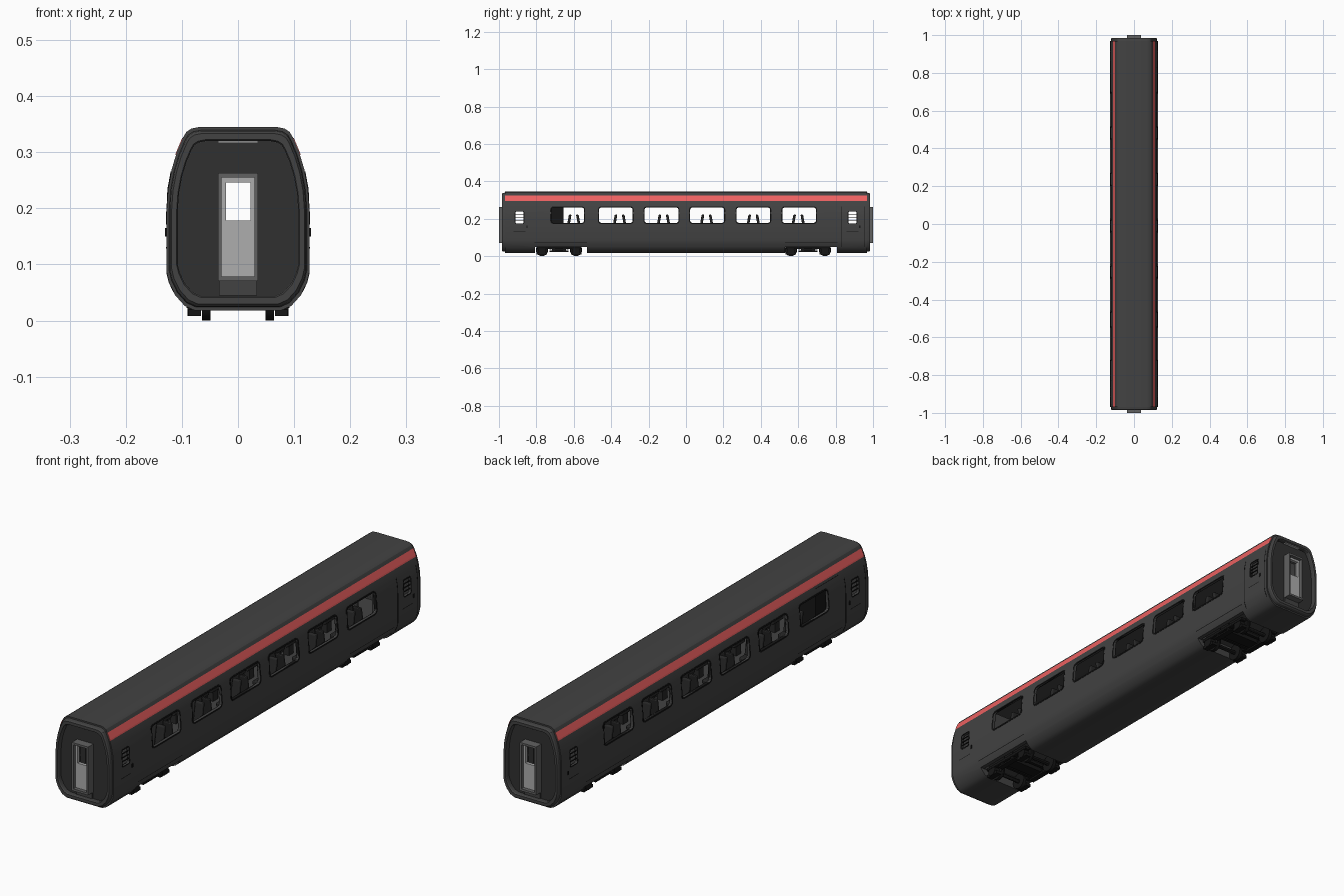
import bpy, bmesh, math
from mathutils import Matrix, Vector

if "Cube" in bpy.data.objects:
    bpy.data.objects.remove(bpy.data.objects["Cube"])

def mat(name, r, g=None, b=None):
    m = bpy.data.materials.new(name)
    m.diffuse_color = (r, r if g is None else g, r if b is None else b, 1)
    m.use_nodes = True
    m.node_tree.nodes["Principled BSDF"].inputs["Base Color"].default_value = m.diffuse_color
    return m

PAINT, PANEL, BLACK = mat("paint", .055), mat("panel", .03), mat("black", .008)
RED, DOOR, FRAME, SEAT = mat("red", .85, .12, .12), mat("door", .42), mat("frame", .12), mat("seat", .02)

def make(name, bm, m, smooth=False):
    bmesh.ops.recalc_face_normals(bm, faces=bm.faces)
    me = bpy.data.meshes.new(name)
    bm.to_mesh(me); bm.free()
    o = bpy.data.objects.new(name, me)
    bpy.context.collection.objects.link(o)
    me.materials.append(m)
    if smooth:
        bpy.ops.object.select_all(action='DESELECT')
        o.select_set(True); bpy.context.view_layer.objects.active = o
        bpy.ops.object.shade_smooth_by_angle(angle=math.radians(30))
    return o

def add_box(bm, x, y, z, bevel=0, axis=None):
    """Box from (min, max) ranges; bevel all edges or only those along one axis."""
    c = Matrix.Translation([(a + b) / 2 for a, b in (x, y, z)])
    s = Matrix.Diagonal([b - a for a, b in (x, y, z)] + [1])
    vs = bmesh.ops.create_cube(bm, size=1, matrix=c @ s)['verts']
    if bevel:
        es = {e for v in vs for e in v.link_edges}
        if axis is not None:
            es = {e for e in es if abs((e.verts[0].co - e.verts[1].co).normalized()[axis]) > .9}
        bmesh.ops.bevel(bm, geom=list(es), offset=bevel, segments=3, affect='EDGES', profile=.5)

def box(name, x, y, z, m, bevel=0, axis=None):
    bm = bmesh.new(); add_box(bm, x, y, z, bevel, axis)
    return make(name, bm, m)

def add_cyl(bm, r, x0, x1, y, z, n=24):
    bmesh.ops.create_cone(bm, cap_ends=True, segments=n, radius1=r, radius2=r, depth=x1 - x0,
        matrix=Matrix.Translation(((x0 + x1) / 2, y, z)) @ Matrix.Rotation(math.pi / 2, 4, 'Y'))

def loft(name, rings, m, closed=True, caps=True, smooth=False):
    bm = bmesh.new()
    rs = [[bm.verts.new(p) for p in r] for r in rings]
    n = len(rs[0])
    for a, b in zip(rs, rs[1:]):
        for i in range(n if closed else n - 1):
            j = (i + 1) % n
            bm.faces.new((a[i], a[j], b[j], b[i]))
    if caps:
        bm.faces.new(rs[0]); bm.faces.new(rs[-1])
    return make(name, bm, m, smooth)

def cut(o, cutter):
    md = o.modifiers.new("cut", 'BOOLEAN')
    md.operation, md.solver, md.object = 'DIFFERENCE', 'EXACT', cutter
    bpy.context.view_layer.objects.active = o
    bpy.ops.object.modifier_apply(modifier=md.name)

# Coach cross-section (right half, bottom to top)
HALF = [(.077, .018), (.095, .026), (.112, .045), (.123, .068), (.127, .085), (.127, .2), (.1245, .235),
        (.118, .27), (.109, .3), (.098, .326), (.092, .336), (.083, .342), (.068, .345)]
CAVITY = [(.116, .078), (.1175, .2), (.115, .235), (.1085, .27), (.1, .298), (.086, .325), (.06, .333)]

def ring(half, y, s=1.0, c=.1825):
    pts = half + [(-x, z) for x, z in reversed(half)]
    return [(x * s, y, c + (z - c) * s) for x, z in pts]

def surf(z):
    for (x0, z0), (x1, z1) in zip(HALF, HALF[1:]):
        if z0 <= z <= z1:
            return x0 + (x1 - x0) * (z - z0) / (z1 - z0)

# Body with rounded rims and recessed ends
ends = [(.964, .845), (.981, .845), (.985, .86), (.985, .93), (.98, .955), (.968, .965), (.968, 1)]
body = loft("coach_body", [ring(HALF, -y, s) for y, s in ends] +
            [ring(HALF, y, s) for y, s in reversed(ends)], PAINT)
panels = [loft("end_panel", [ring(HALF, s * .95, .82), ring(HALF, s * .966, .843)], PANEL) for s in (-1, 1)]

# Cut the saloon, windows, end doorways and bogie wells
WINDOWS = [(-.72, -.545), (-.465, -.285), (-.222, -.04), (.022, .204), (.27, .45), (.515, .695)]
WZ, SZ = (.178, .26), (.175, .238)
SLITS = [(s * .89 - .022, s * .89 + .022) for s in (-1, 1)]
cutters = [loft("saloon_cutter", [ring(CAVITY, -.95), ring(CAVITY, .95)], PAINT)]
cutters += [box("window_cutter", (-.2, .2), w, WZ, PAINT, .012, 0) for w in WINDOWS]
cutters += [box("slit_cutter", (-.2, .2), w, SZ, PAINT, .006, 0) for w in SLITS]
for s in (-1, 1):
    y = (min(s * .53, s * .807), max(s * .53, s * .807))
    cutters.append(box("skirt_cutter", (-.3, .3), y, (-.1, .05), PAINT))
    cutters.append(box("well_cutter", (-.098, .098), (y[0] + .004, y[1] - .004), (-.1, .067), PAINT))
doorway = box("doorway_cutter", (-.029, .029), (-1.2, 1.2), (.0785, .256), PAINT)
for c in cutters:
    cut(body, c)
for o in [body] + panels:
    cut(o, doorway)
for c in cutters + [doorway]:
    bpy.data.objects.remove(c)
bpy.ops.object.select_all(action='DESELECT')
body.select_set(True); bpy.context.view_layer.objects.active = body
bpy.ops.object.shade_smooth_by_angle(angle=math.radians(25))

# Window frames that follow the curved side
def rounded(y, z, r, n=4):
    out = []
    for k, (cy, cz) in enumerate([(y[1] - r, z[1] - r), (y[0] + r, z[1] - r), (y[0] + r, z[0] + r), (y[1] - r, z[0] + r)]):
        for i in range(n + 1):
            a = math.pi / 2 * (k + i / n)
            out.append((cy + r * math.cos(a), cz + r * math.sin(a)))
    return out

def window_frame(name, s, y, z, r, w):
    inner = rounded(y, z, r)
    outer = rounded((y[0] - w, y[1] + w), (z[0] - w, z[1] + w), r + w)
    put = lambda pts, d: [(s * (surf(q) + d), p, q) for p, q in pts]
    loft(name, [put(outer, -.001), put(outer, .0012), put(inner, .0012), put(inner, -.011)], BLACK, caps=False)

# Surface strips on the side skin
def strip(name, s, y, zs, m, d=.001):
    loft(name, [[(s * (surf(z) + e), yy, z) for z in zs] for yy, e in
                ((y[0], -.001), (y[0], d), (y[1], d), (y[1], -.001))], m, closed=False, caps=False)

for s in (-1, 1):
    for w in WINDOWS:
        window_frame("window_frame", s, w, WZ, .012, .006)
    for w in SLITS:
        window_frame("door_window_frame", s, w, SZ, .006, .004)
        for z in (.192, .207, .222):
            x = s * (surf(z) - .004)
            box("window_slat", (x - .002, x + .002), w, (z - .0015, z + .0015), BLACK)
        strip("door_step", s, (w[0] - .01, w[1] + .01), (.128, .131), BLACK)
        strip("door_handle", s, (w[1] + .014, w[1] + .02), (.15, .165), BLACK, .003)
    strip("red_stripe", s, (-.968, .968), (.295, .3, .31, .325), RED, .0012)
    for y in (.83, .955):
        strip("door_seam", s, (s * y - .0015, s * y + .0015), (.05, .068, .085, .2, .235, .265), BLACK, .0006)
    for e in (-1, 1):
        strip("bogie_cover_seam", s, (e * .67 - .14, e * .67 + .14), (.074, .077), BLACK, .0006)

# Gangway doors and their frames at each end
def end_box(name, e, x, y, z, m):
    return box(name, x, tuple(sorted((e * y[0], e * y[1]))), z, m)

for e in (-1, 1):
    for x in ((-.036, -.029), (.029, .036)):
        end_box("doorway_frame_side", e, x, (.95, 1), (.07, .263), FRAME)
    for z in ((.07, .0785), (.255, .263)):
        end_box("doorway_frame_bar", e, (-.029, .029), (.95, 1), z, FRAME)
    for x in ((-.029, -.021), (.022, .029)):
        end_box("end_door_stile", e, x, (.972, .985), (.0785, .255), DOOR)
    for z in ((.0785, .178), (.246, .255)):
        end_box("end_door_panel", e, (-.021, .022), (.972, .985), z, DOOR)
    end_box("end_step", e, (-.034, .034), (.96, .972), (.045, .07), PAINT)
    end_box("end_lamp", e, (-.036, .036), (.962, .978), (.3165, .3195), DOOR)
    # Vestibule partitions beside the aisle
    for s in (-1, 1):
        x = tuple(sorted((s * .033, s * .11)))
        end_box("partition", e, x, (.8, .808), (.078, .28), PAINT)
    end_box("partition_header", e, (-.1, .1), (.8, .808), (.262, .32), PAINT)
box("washroom", (-.114, -.036), (-.8, -.655), (.078, .285), BLACK)

# Seats: back-to-back pairs, two each side of the aisle
def seat(bm, x, y, f):
    span = lambda a, b: tuple(sorted((y + f * a, y + f * b)))
    add_box(bm, (x - .018, x + .018), span(.006, .075), (.118, .134), .004)
    n = len(bm.verts)
    add_box(bm, (x - .018, x + .018), span(.012, .026), (.125, .222), .005)
    bm.verts.ensure_lookup_table()
    for v in bm.verts[n:]:
        v.co.y += f * (.222 - v.co.z) * .18
    add_box(bm, (x - .012, x + .012), span(.025, .055), (.078, .118))

for yc in (-.6, -.355, -.12, .11, .36, .6):
    bm = bmesh.new()
    for x in (-.094, -.056, .056, .094):
        for f in (-1, 1):
            if not (yc < -.59 and x < 0 and f < 0):
                seat(bm, x, yc, f)
    make("seat_group", bm, SEAT)

# Bogies
for yc in (-.679, .652):
    wheels, frame = bmesh.new(), bmesh.new()
    for dy in (-.091, .091):
        add_cyl(wheels, .008, -.085, .085, yc + dy, .03, 12)
        for s in (-1, 1):
            span = lambda a, b: sorted((s * a, s * b))
            add_cyl(wheels, .03, *span(.053, .064), yc + dy, .03)
            add_cyl(wheels, .033, *span(.049, .053), yc + dy, .033)
            add_cyl(frame, .02, *span(.066, .09), yc + dy, .028, 16)
            add_box(frame, span(.066, .088), (yc + dy - .028, yc + dy + .028), (.008, .02))
    for s in (-1, 1):
        x = sorted((s * .068, s * .092))
        add_box(frame, x, (yc - .12, yc + .12), (.038, .05), .003)
        add_box(frame, x, (yc - .05, yc + .05), (.022, .03), .002)
        for dy in (-.03, .03):
            add_box(frame, sorted((s * .072, s * .088)), (yc + dy - .008, yc + dy + .008), (.022, .05))
    add_box(frame, (-.08, .08), (yc - .025, yc + .025), (.03, .067))
    for dy in (-.045, .045):
        add_box(frame, (-.075, .075), (yc + dy - .006, yc + dy + .006), (.036, .048))
    make("bogie_wheels", wheels, BLACK, True)
    make("bogie_frame", frame, BLACK)
